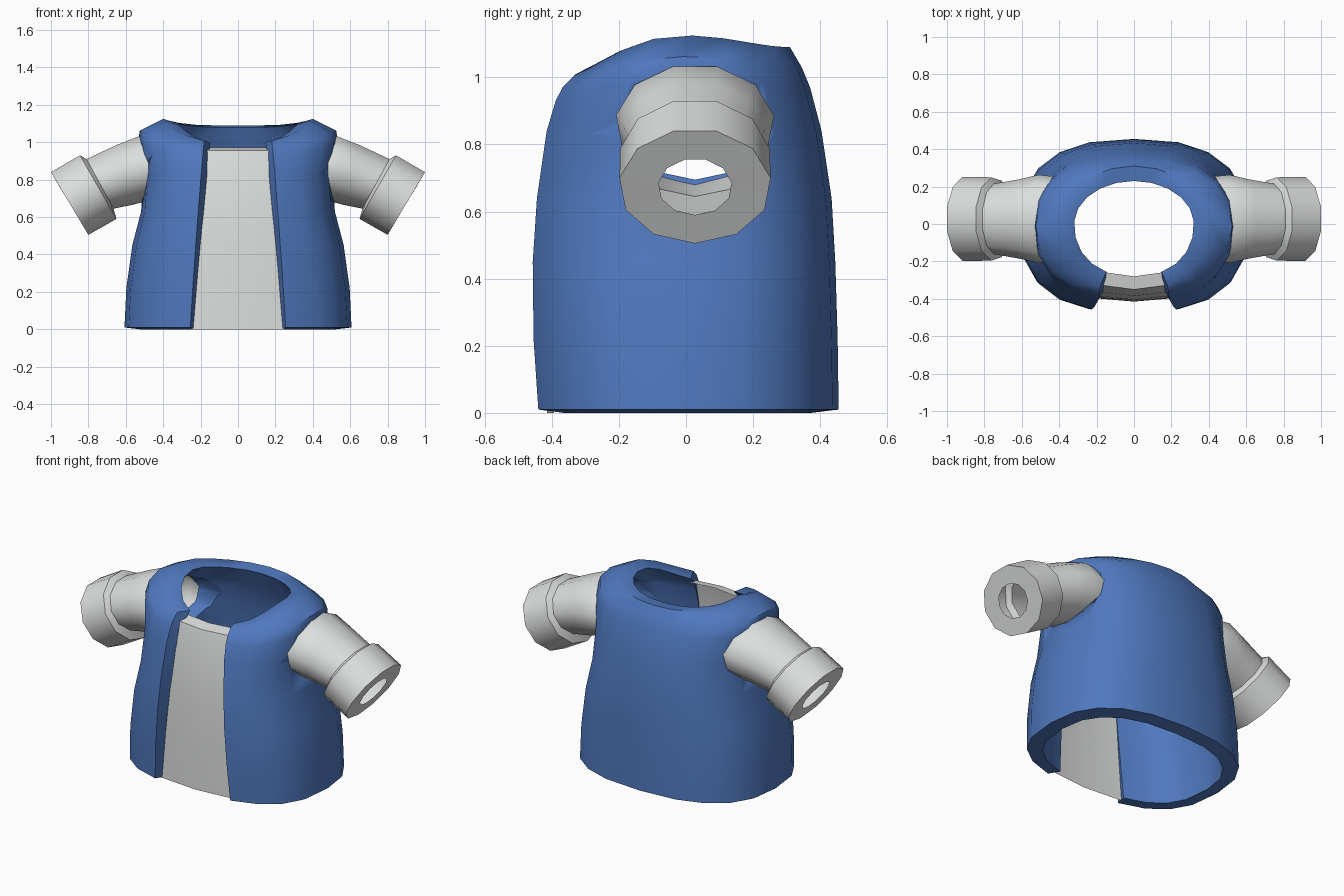
import bpy, bmesh, math

if "Cube" in bpy.data.objects:
    bpy.data.objects.remove(bpy.data.objects["Cube"])


def material(name, rgb):
    m = bpy.data.materials.new(name)
    m.diffuse_color = (*rgb, 1)
    m.use_nodes = True
    m.node_tree.nodes["Principled BSDF"].inputs["Base Color"].default_value = m.diffuse_color
    return m


BLUE = material("blue cloth", (0.08, 0.19, 0.52))
GREY = material("pale grey cloth", (0.72, 0.73, 0.73))


def make(name, verts, faces, mat, angle=35):
    me = bpy.data.meshes.new(name)
    me.from_pydata(verts, [], faces)
    bm = bmesh.new()
    bm.from_mesh(me)
    bmesh.ops.recalc_face_normals(bm, faces=bm.faces)
    bm.to_mesh(me)
    bm.free()
    ob = bpy.data.objects.new(name, me)
    bpy.context.collection.objects.link(ob)
    me.materials.append(mat)
    bpy.ops.object.select_all(action='DESELECT')
    ob.select_set(True)
    bpy.context.view_layer.objects.active = ob
    bpy.ops.object.shade_smooth_by_angle(angle=math.radians(angle))
    return ob


# ---- vest: closed loop of open rings, outer hem -> neck -> inner hem
# half width, front y, back y, z at front/side/back, front edge x, roundness
OUTER = [
    (0.607, 0.457, 0.455, 0.01, 0.01, 0.01, 0.255, 2.7),
    (0.597, 0.470, 0.452, 0.22, 0.22, 0.22, 0.242, 2.7),
    (0.565, 0.472, 0.445, 0.45, 0.45, 0.45, 0.226, 2.7),
    (0.518, 0.460, 0.434, 0.64, 0.63, 0.64, 0.212, 2.7),
    (0.505, 0.428, 0.404, 0.84, 0.82, 0.84, 0.196, 2.7),
    (0.535, 0.400, 0.370, 0.93, 1.00, 0.97, 0.188, 2.5),
    (0.525, 0.380, 0.345, 0.97, 1.062, 1.03, 0.185, 2.4),
    (0.400, 0.360, 0.310, 1.00, 1.125, 1.09, 0.180, 2.2),
]
INNER = [
    (0.320, 0.280, 0.230, 0.99, 1.10, 1.08, 0.148, 2.2),
    (0.430, 0.308, 0.270, 0.95, 1.01, 0.98, 0.150, 2.5),
    (0.445, 0.325, 0.295, 0.90, 0.96, 0.92, 0.152, 2.5),
    (0.425, 0.355, 0.325, 0.82, 0.82, 0.82, 0.158, 2.7),
    (0.438, 0.385, 0.355, 0.64, 0.63, 0.64, 0.180, 2.7),
    (0.490, 0.395, 0.365, 0.45, 0.45, 0.45, 0.200, 2.7),
    (0.525, 0.380, 0.372, 0.00, 0.00, 0.00, 0.230, 2.7),
]
N = 18
rings = OUTER + INNER
verts, faces = [], []
for w, yf, yb, zf, zs, zb, xe, n in rings:
    t0 = math.asin((xe / w) ** (n / 2))
    for i in range(N + 1):
        t = t0 + (2 * math.pi - 2 * t0) * i / N
        s, c = math.sin(t), math.cos(t)
        m = n if c > 0 else n - 0.2
        x = math.copysign(w * abs(s) ** (2 / m), s)
        y = -math.copysign((yf if c > 0 else yb) * abs(c) ** (2 / m), c)
        z0, p = (zf, 3) if c > 0 else (zb, 4)
        verts.append((x, y, z0 + (zs - z0) * abs(s) ** p))
R, W = len(rings), N + 1
for r in range(R):
    q = (r + 1) % R
    for i in range(N):
        faces.append((r * W + i, r * W + i + 1, q * W + i + 1, q * W + i))
# front opening edges: strip joining matching outer and inner rings
pairs = [(0, 14), (1, 14)] + [(k, 15 - k) for k in range(2, 8)]
for (a, b), (c, d) in zip(pairs, pairs[1:]):
    for i in (0, N):
        ids = [a * W + i, c * W + i, d * W + i, b * W + i]
        faces.append(tuple(ids[:3]) if b == d else tuple(ids))
vest = make("vest", verts, faces, BLUE, 50)

# ---- sleeves: lofted eleven-sided rings given by top (x, z), bottom (x, z), y radius
SIDES, YC = 11, 0.027


def loft(name, prof, side, capped):
    vs, fs = [], []
    k = math.cos(math.pi / SIDES)
    for (tx, tz), (bx, bz), ry in prof:
        for i in range(SIDES):
            a = 2 * math.pi * (i + 0.5) / SIDES
            f = (math.cos(a) + 1) / (k + 1)
            vs.append((side * (bx + (tx - bx) * f), YC + ry * math.sin(a), bz + (tz - bz) * f))
    m = len(prof)
    for r in range(m - 1):
        q = r + 1
        for i in range(SIDES):
            j = (i + 1) % SIDES
            fs.append((r * SIDES + i, r * SIDES + j, q * SIDES + j, q * SIDES + i))
    if capped:
        fs += [tuple(range(SIDES)), tuple(range((m - 1) * SIDES, m * SIDES))]
    return make(name, vs, fs, GREY, 52)


# thin hollow sleeve, stepped cuff, end face with a wrist hole
SLEEVE = [
    ((0.43, 1.02), (0.42, 0.69), 0.23),
    ((0.53, 1.032), (0.49, 0.685), 0.238),
    ((0.65, 0.985), (0.565, 0.665), 0.214),
    ((0.81, 0.91), (0.665, 0.645), 0.19),
    ((0.845, 0.93), (0.65, 0.59), 0.225),
    ((1.00, 0.84), (0.80, 0.505), 0.2275),
    ((0.95, 0.755), (0.85, 0.59), 0.11),
]
HOLE = [((0.30, 1.01), (0.30, 0.695), 0.222), ((0.60, 1.01), (0.60, 0.695), 0.222)]
for side, label in ((-1, "left"), (1, "right")):
    loft(label + "_sleeve", SLEEVE, side, False)
    # armhole cut through the vest wall
    cutter = loft("armhole_cutter", HOLE, side, True)
    cutter.data.materials[0] = BLUE
    cutter.hide_render = True
    mod = vest.modifiers.new("armhole", 'BOOLEAN')
    mod.operation, mod.solver, mod.object = 'DIFFERENCE', 'EXACT', cutter
    bpy.context.view_layer.objects.active = vest
    bpy.ops.object.modifier_apply(modifier=mod.name)
    bpy.data.objects.remove(cutter)

# ---- shirt front: curved sheet in the opening, folded back at the neck
# half width, centre y, z
PANEL = [(0.252, -0.415, 0.0), (0.23, -0.413, 0.3), (0.21, -0.405, 0.55),
         (0.185, -0.385, 0.8), (0.17, -0.35, 0.957), (0.158, -0.28, 0.972)]
COLS = 2
pv, pf = [], []
for w, y, z in PANEL:
    for i in range(COLS + 1):
        u = 2 * i / COLS - 1
        pv.append((w * u, y + 0.022 * u * u, z))
for r in range(len(PANEL) - 1):
    for i in range(COLS):
        a = r * (COLS + 1) + i
        pf.append((a, a + 1, a + COLS + 2, a + COLS + 1))
make("shirt_front", pv, pf, GREY)
